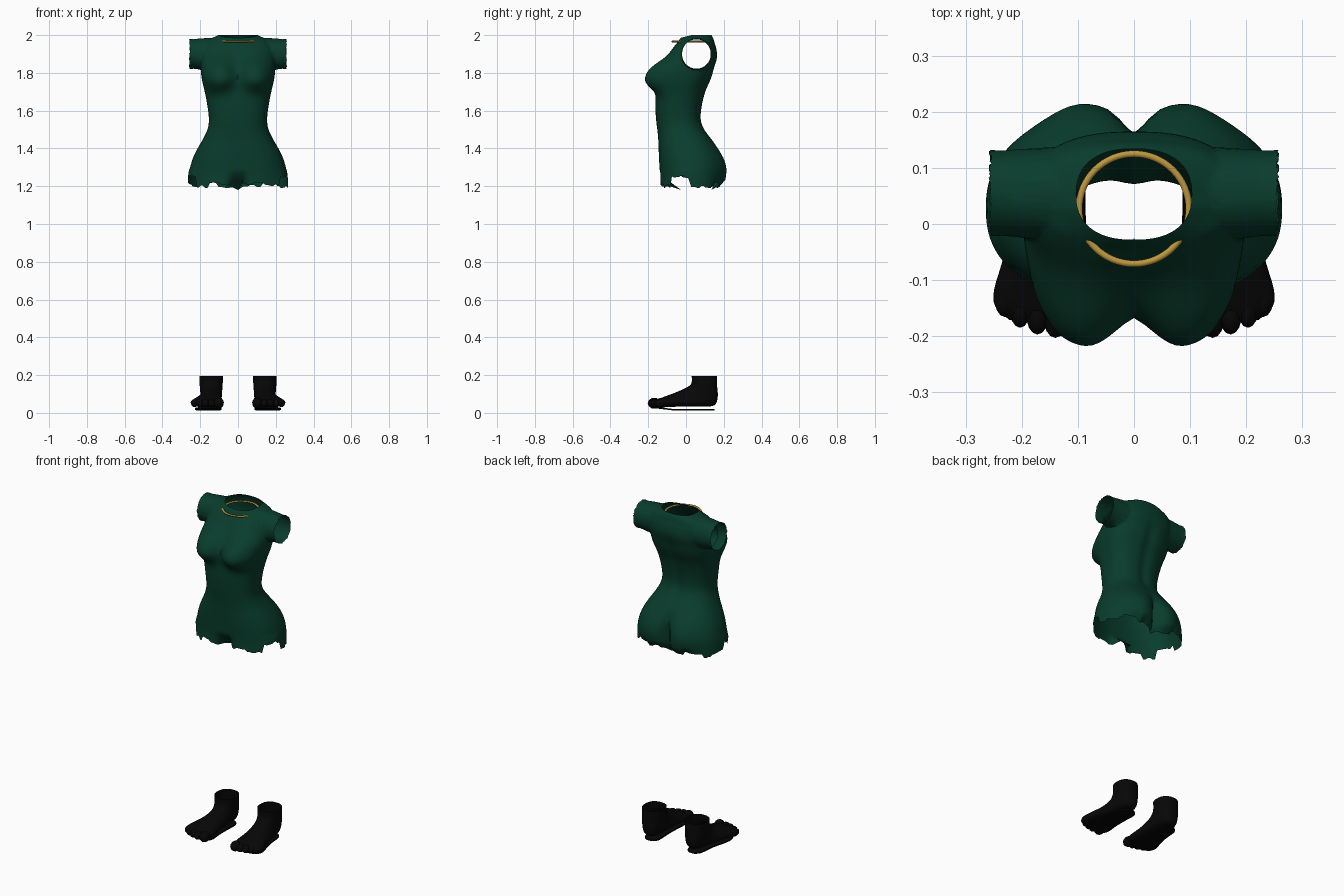
import bpy, bmesh, math, random
from mathutils import Vector

if "Cube" in bpy.data.objects:
    bpy.data.objects.remove(bpy.data.objects["Cube"])

random.seed(4)


def material(name, rgb):
    m = bpy.data.materials.new(name)
    m.diffuse_color = (*rgb, 1)
    m.use_nodes = True
    m.node_tree.nodes["Principled BSDF"].inputs["Base Color"].default_value = m.diffuse_color
    return m


GREEN = material("dark_green_cloth", (0.0026, 0.046, 0.0255))
BLACK = material("black_fabric", (0.002, 0.002, 0.0022))
GOLD = material("gold", (0.5, 0.31, 0.05))


def finish(bm, name, mat, angle=50):
    bmesh.ops.recalc_face_normals(bm, faces=bm.faces)
    me = bpy.data.meshes.new(name)
    bm.to_mesh(me)
    bm.free()
    me.materials.append(mat)
    ob = bpy.data.objects.new(name, me)
    bpy.context.collection.objects.link(ob)
    bpy.context.view_layer.objects.active = ob
    ob.select_set(True)
    bpy.ops.object.shade_smooth_by_angle(angle=math.radians(angle))
    ob.select_set(False)
    return ob


def refine(keys, steps):
    """Catmull-Rom interpolation of a table of rows."""
    out = []
    for i in range(len(keys) - 1):
        a, b, c, d = (keys[min(max(i + k, 0), len(keys) - 1)] for k in (-1, 0, 1, 2))
        for s in range(steps):
            t = s / steps
            out.append([q + 0.5 * t * (r - p + t * (2 * p - 5 * q + 4 * r - w + t * (3 * (q - r) + w - p)))
                        for p, q, r, w in zip(a, b, c, d)])
    return out + [list(keys[-1])]


def spow(v, p):
    return math.copysign(abs(v) ** p, v)


def clamp(v):
    return min(max(v, 0), 1)


def loft(bm, rings):
    rows = [[bm.verts.new(p) for p in ring] for ring in rings]
    n = len(rows[0])
    for a, b in zip(rows, rows[1:]):
        for i in range(n):
            bm.faces.new((a[i], a[(i + 1) % n], b[(i + 1) % n], b[i]))
    return rows


# Bodysuit: height, half width, front y, back y
BODY = [(1.20, .264, -.140, .196), (1.25, .261, -.138, .203), (1.30, .253, -.140, .205),
        (1.35, .238, -.143, .195), (1.40, .214, -.145, .170), (1.45, .185, -.147, .135),
        (1.50, .162, -.152, .100), (1.55, .154, -.158, .082), (1.62, .161, -.162, .086),
        (1.70, .176, -.160, .105), (1.77, .192, -.153, .135), (1.83, .198, -.134, .152),
        (1.88, .198, -.102, .165), (1.93, .195, -.070, .160), (1.96, .175, -.046, .150),
        (1.975, .135, -.036, .143), (1.985, .103, -.028, .134)]
N = 96
jag = [random.uniform(-.012, .022) for _ in range(N)]


def body_point(row, i):
    z, w, front, back = row
    th = 2 * math.pi * i / N
    x = w * spow(math.cos(th), .84)
    s = math.sin(th)
    y = (front + back) / 2 + (back - front) / 2 * spow(s, .84)
    if s < 0:
        # rounded bust
        dz = z - 1.775
        r = math.hypot((abs(x) - .108) / .088, dz / (.068 if dz < 0 else .098))
        y -= .076 * math.exp(-r ** 2.6) * clamp(-s / .45)
        # groin, curving under to the crotch
        y += .115 * clamp((1.29 - z) / .09) ** 1.6 * math.exp(-(x / .033) ** 2)
    else:
        # seat, cleft and spine
        y += .016 * math.exp(-((abs(x) - .105) / .06) ** 2 - ((z - 1.28) / .1) ** 2) * clamp(s / .4)
        y -= .05 * clamp((1.43 - z) / .12) * math.exp(-(abs(x) / .028) ** 1.5)
        y -= .010 * clamp((z - 1.43) / .1) * clamp((1.9 - z) / .1) * math.exp(-(x / .03) ** 2)
        y -= .03 * clamp((1.235 - z) / .035) * clamp(s) * math.exp(-((abs(x) - .07) / .07) ** 2)
    # torn hem, higher at the outer thighs
    hem = jag[i // 2]
    if abs(x) > .18 and -.075 < y < .025:
        hem = .05 + jag[i // 2] * .5
    elif abs(x) < .02:
        hem = -.02
    z += hem * clamp((1.30 - z) / .1)
    # neckline rises at the sides and back
    z += .015 * clamp((y + .03) / .06) * clamp((z - 1.95) / .035)
    return x, y, z


bm = bmesh.new()
loft(bm, [[body_point(r, i) for i in range(N)] for r in refine(BODY, 4)])

# Armholes, each extended into a short open sleeve
CY, CZ = .055, 1.9


def in_armhole(f):
    c = f.calc_center_median()
    return abs(c.x) > .13 and ((c.y - CY) / .077) ** 2 + ((c.z - CZ) / .080) ** 2 < 1


bmesh.ops.delete(bm, geom=[f for f in bm.faces if in_armhole(f)], context='FACES')
for side in (-1, 1):
    edges = [e for e in bm.edges if e.is_boundary
             and all(v.co.x * side > .112 and 1.75 < v.co.z < 1.995 for v in e.verts)]
    verts = {v for e in edges for v in e.verts}

    def snap(v, ry, rz):
        a = math.atan2((v.co.z - CZ) / rz, (v.co.y - CY) / ry)
        v.co.y, v.co.z = CY + ry * math.cos(a), CZ + rz * math.sin(a)

    for v in verts:
        snap(v, .082, .086)
    for x, ry, rz in ((.212, .078, .081), (.235, .076, .078), (.256, .077, .080)):
        geo = bmesh.ops.extrude_edge_only(bm, edges=edges)['geom']
        edges = [g for g in geo if isinstance(g, bmesh.types.BMEdge)]
        for v in (g for g in geo if isinstance(g, bmesh.types.BMVert)):
            v.co.x = side * (x + random.uniform(-.003, .003) * (x > .25))
            snap(v, ry, rz)
finish(bm, "bodysuit", GREEN, 60)

# Thin necklace ring
bm = bmesh.new()
rings = []
for i in range(64):
    a = 2 * math.pi * i / 64
    rings.append([((.098 + .006 * math.cos(b)) * math.cos(a),
                   .027 + (.098 + .006 * math.cos(b)) * math.sin(a),
                   1.966 + .005 * math.sin(b)) for b in (k * math.pi / 4 for k in range(8))])
loft(bm, rings + rings[:1])
bmesh.ops.remove_doubles(bm, verts=bm.verts, dist=1e-5)
finish(bm, "necklace", GOLD)

# Foot covers: instep y, z; heel/underside y, z; centre x; half width
FOOT = [(.030, .195, .163, .195, .142, .062), (.030, .16, .165, .14, .142, .061),
        (.016, .142, .168, .085, .142, .058), (-.010, .128, .150, .040, .143, .057),
        (-.050, .110, .080, .034, .148, .062), (-.090, .095, -.020, .034, .156, .074),
        (-.125, .082, -.105, .030, .162, .087), (-.150, .074, -.145, .030, .162, .085),
        (-.172, .062, -.170, .036, .154, .068)]
# Toes: x, y, radius
TOES = [(.102, -.168, .027), (.140, -.169, .021), (.172, -.163, .020), (.203, -.151, .019), (.230, -.132, .019)]
# Sole: y, inner x, outer x
SOLE = [(.15, .125, .158), (.12, .098, .185), (.03, .10, .195), (-.05, .098, .215),
        (-.10, .088, .228), (-.14, .09, .215), (-.16, .115, .165)]

for side, label in ((-1, "left"), (1, "right")):
    bm = bmesh.new()
    rings = []
    for ty, tz, by, bz, cx, w in refine(FOOT, 3):
        top, bot = Vector((0, ty, tz)), Vector((0, by, bz))
        ring = []
        for k in range(28):
            a = 2 * math.pi * k / 28
            p = (top + bot) / 2 + (top - bot) / 2 * spow(math.cos(a), .85)
            ring.append((side * (cx + w * spow(math.sin(a), .85)), p.y, p.z))
        rings.append(ring)
    rows = loft(bm, rings)
    bm.faces.new(rows[-1])
    for x, y, r in TOES:
        geo = bmesh.ops.create_uvsphere(bm, u_segments=14, v_segments=8, radius=1)
        for v in geo['verts']:
            v.co = (side * (x + v.co.x * r), y + v.co.y * .034, .051 + v.co.z * (r + .002))
    finish(bm, label + "_foot_cover", BLACK)

    # thin sole
    bm = bmesh.new()
    rows = refine(SOLE, 3)
    outline = [(side * a, y) for y, a, b in rows] + [(side * b, y) for y, a, b in reversed(rows)]
    face = bm.faces.new([bm.verts.new((x, y, .012)) for x, y in outline])
    geo = bmesh.ops.extrude_face_region(bm, geom=[face])['geom']
    for v in (g for g in geo if isinstance(g, bmesh.types.BMVert)):
        v.co.z += .008
    for v in bm.verts:
        v.co.z += .012 * clamp((-v.co.y - .06) / .1)
    finish(bm, label + "_sole", BLACK, 30)
